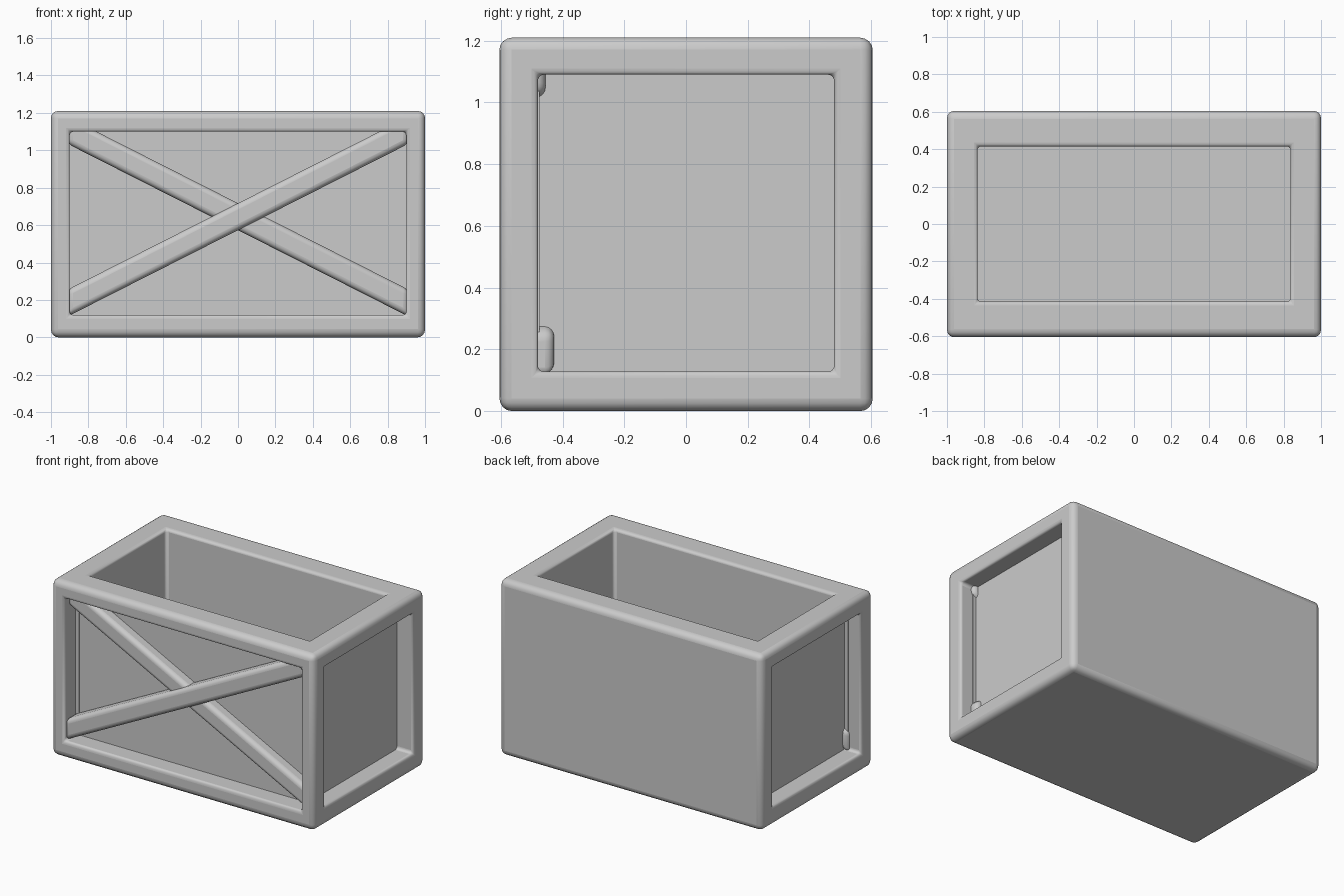
import bpy, bmesh
from mathutils import Vector

if "Cube" in bpy.data.objects:
    bpy.data.objects.remove(bpy.data.objects["Cube"])


def finish(name, bm, width, by_weight=False):
    bmesh.ops.recalc_face_normals(bm, faces=bm.faces)
    mesh = bpy.data.meshes.new(name)
    bm.to_mesh(mesh)
    bm.free()
    obj = bpy.data.objects.new(name, mesh)
    bpy.context.collection.objects.link(obj)
    bev = obj.modifiers.new("rounding", 'BEVEL')
    bev.width = width
    bev.segments = 4
    bev.limit_method = 'WEIGHT' if by_weight else 'ANGLE'
    for o in bpy.context.selected_objects:
        o.select_set(False)
    obj.select_set(True)
    bpy.context.view_layer.objects.active = obj
    bpy.ops.object.shade_smooth_by_angle(angle=0.7)
    return obj


# Crate body: a box with recessed front and sides and a deep open top
W, D, H = 1.0, 0.605, 1.21
bm = bmesh.new()
bmesh.ops.create_cube(bm, size=1)
for v in bm.verts:
    v.co = Vector((v.co.x * 2 * W, v.co.y * 2 * D, (v.co.z + 0.5) * H))
weight = bm.edges.layers.float.new("bevel_weight_edge")
outer_edges = list(bm.edges)


def recess(normal, lo, hi, depth):
    """Sink a rectangle (lo..hi along the two in-plane axes) into a face."""
    bm.normal_update()
    n = Vector(normal)
    face = max((f for f in bm.faces if f.normal.dot(n) > 0.9),
               key=lambda f: f.calc_center_median().dot(n))
    axes = [i for i in range(3) if abs(n[i]) < 0.5]
    for sink in (0, depth):
        bmesh.ops.inset_individual(bm, faces=[face], thickness=0.02)
        mid = face.calc_center_median()
        for v in face.verts:
            for k, a in enumerate(axes):
                v.co[a] = hi[k] if v.co[a] > mid[a] else lo[k]
            v.co -= n * sink
        if sink == 0:
            lip = list(face.verts)
    for v in lip:
        for e in v.link_edges:
            other = e.other_vert(v)
            if other in lip or other in face.verts:
                e[weight] = 0.5


recess((0, -1, 0), (-0.9, 0.12), (0.9, 1.10), 0.13)
for s in (-1, 1):
    recess((s, 0, 0), (-0.48, 0.128), (0.48, 1.09), 0.125)
recess((0, 0, 1), (-0.837, -0.415), (0.837, 0.415), 1.04)
for e in outer_edges:
    e[weight] = 1.0
finish("crate_body", bm, 0.04, True)


# Crossed diagonal braces on the front, with upright cut ends
def brace(name, side, y0, y1):
    b = bmesh.new()
    x, half = 0.912, 0.072
    ends = ((-x, 0.183), (x, 1.107))
    outline = [(ends[0][0], ends[0][1] - half), (ends[1][0], ends[1][1] - half),
               (ends[1][0], ends[1][1] + half), (ends[0][0], ends[0][1] + half)]
    face = b.faces.new([b.verts.new((side * px, y0, pz)) for px, pz in outline])
    ext = bmesh.ops.extrude_face_region(b, geom=[face])
    for v in ext["geom"]:
        if isinstance(v, bmesh.types.BMVert):
            v.co.y = y1
    finish(name, b, 0.03)


brace("front_brace_outer", 1, -0.583, -0.455)
brace("front_brace_inner", -1, -0.555, -0.427)
